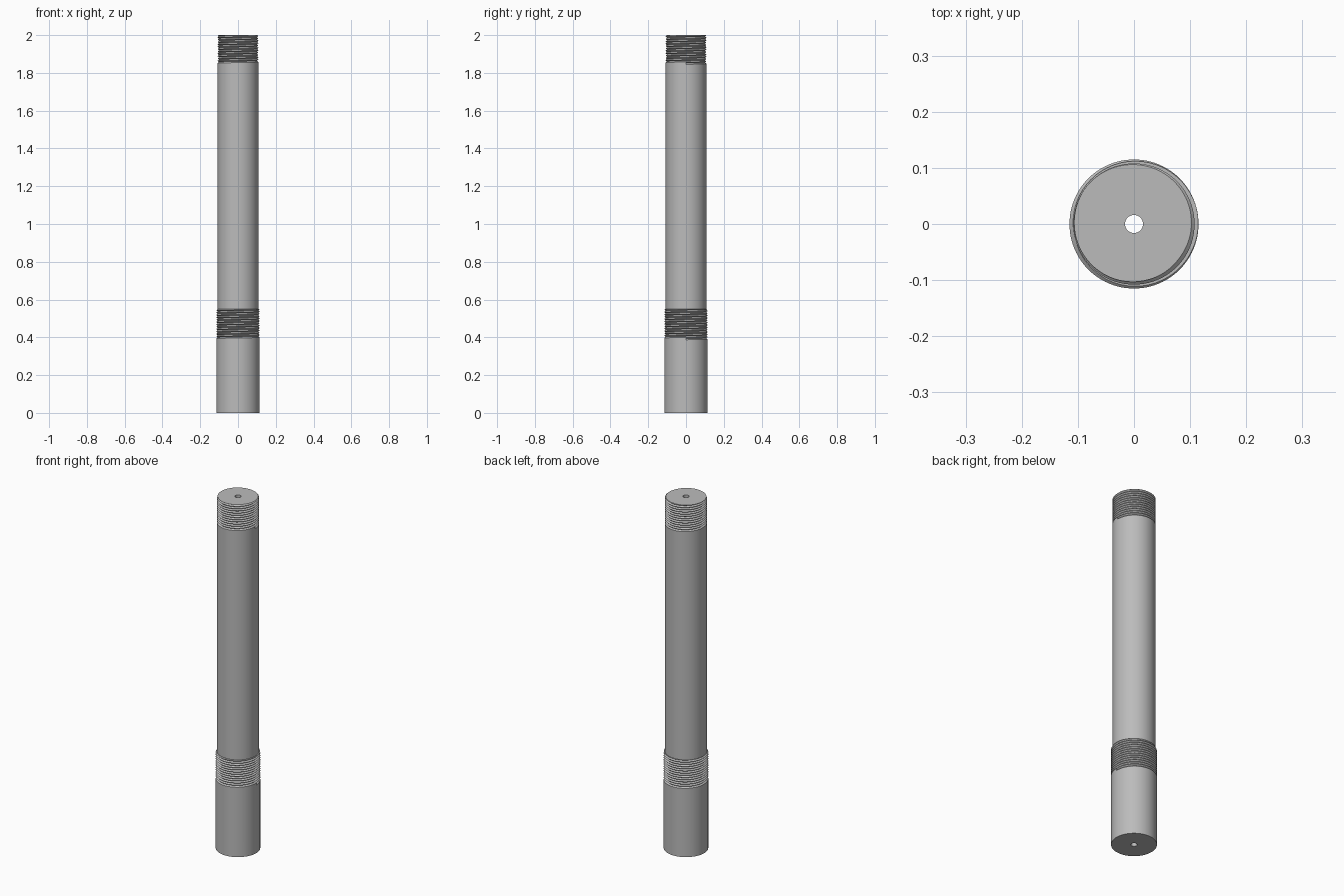
import bpy, bmesh, math

if "Cube" in bpy.data.objects:
    bpy.data.objects.remove(bpy.data.objects["Cube"])

N = 96            # segments around the shaft
PITCH = 0.0125    # thread pitch
DEPTH = 0.007     # thread groove depth
R_BASE, R_BODY, R_BORE = 0.115, 0.108, 0.016

steel = bpy.data.materials.new("steel_grey")
steel.diffuse_color = (0.5, 0.5, 0.5, 1)
steel.use_nodes = True
steel.node_tree.nodes["Principled BSDF"].inputs["Base Color"].default_value = steel.diffuse_color


def thread(radius, z0, z1, t):
    """Profile points of a helical V groove at the turn fraction t."""
    count = 2 * (math.ceil((z1 - z0) / PITCH) + 1)
    pts = []
    for k in range(count + 1):
        z = min(z0 + PITCH * (t + k / 2), z1)
        f = ((z - z0) / PITCH - t) % 1.0
        pts.append((radius - DEPTH * (1 - abs(2 * f - 1)), z))
    return pts


def column(t):
    """Whole shaft profile at the turn fraction t, from bore bottom to bore top."""
    return ([(R_BORE, 0), (R_BASE, 0)]
            + thread(R_BASE, 0.387, 0.55, t)
            + [(R_BODY, 0.55)]
            + thread(R_BODY, 1.845, 2.0, t)
            + [(R_BORE, 2.0)])


bm = bmesh.new()
cache = {}


def vert(r, z, i):
    i %= N
    key = (round(r, 5), round(z, 5), i)
    if key not in cache:
        a = 2 * math.pi * i / N
        cache[key] = bm.verts.new((r * math.cos(a), r * math.sin(a), z))
    return cache[key]


def face(*verts):
    unique = list(dict.fromkeys(verts))
    if len(unique) > 2 and not bm.faces.get(unique):
        bm.faces.new(unique)


# Base, lower thread, body, upper thread and bore as one spiral-turned skin
columns = [[vert(r, z, i) for r, z in column(i / N)] for i in range(N + 1)]
for a, b in zip(columns, columns[1:]):
    for j in range(len(a)):
        k = (j + 1) % len(a)
        face(a[j], b[j], b[k], a[k])

# Small end walls where each groove starts
for radius, z0 in ((R_BASE, 0.387), (R_BODY, 1.845)):
    face(vert(radius, z0, 0), vert(radius - DEPTH, z0 + PITCH / 2, 0),
         vert(radius, z0 + PITCH, 0))

bmesh.ops.remove_doubles(bm, verts=bm.verts, dist=0.00002)
bmesh.ops.recalc_face_normals(bm, faces=bm.faces)
mesh = bpy.data.meshes.new("threaded_shaft")
bm.to_mesh(mesh)
bm.free()
mesh.materials.append(steel)
shaft = bpy.data.objects.new("threaded_shaft", mesh)
bpy.context.collection.objects.link(shaft)
bpy.context.view_layer.objects.active = shaft
shaft.select_set(True)
bpy.ops.object.shade_smooth_by_angle(angle=math.radians(30))
